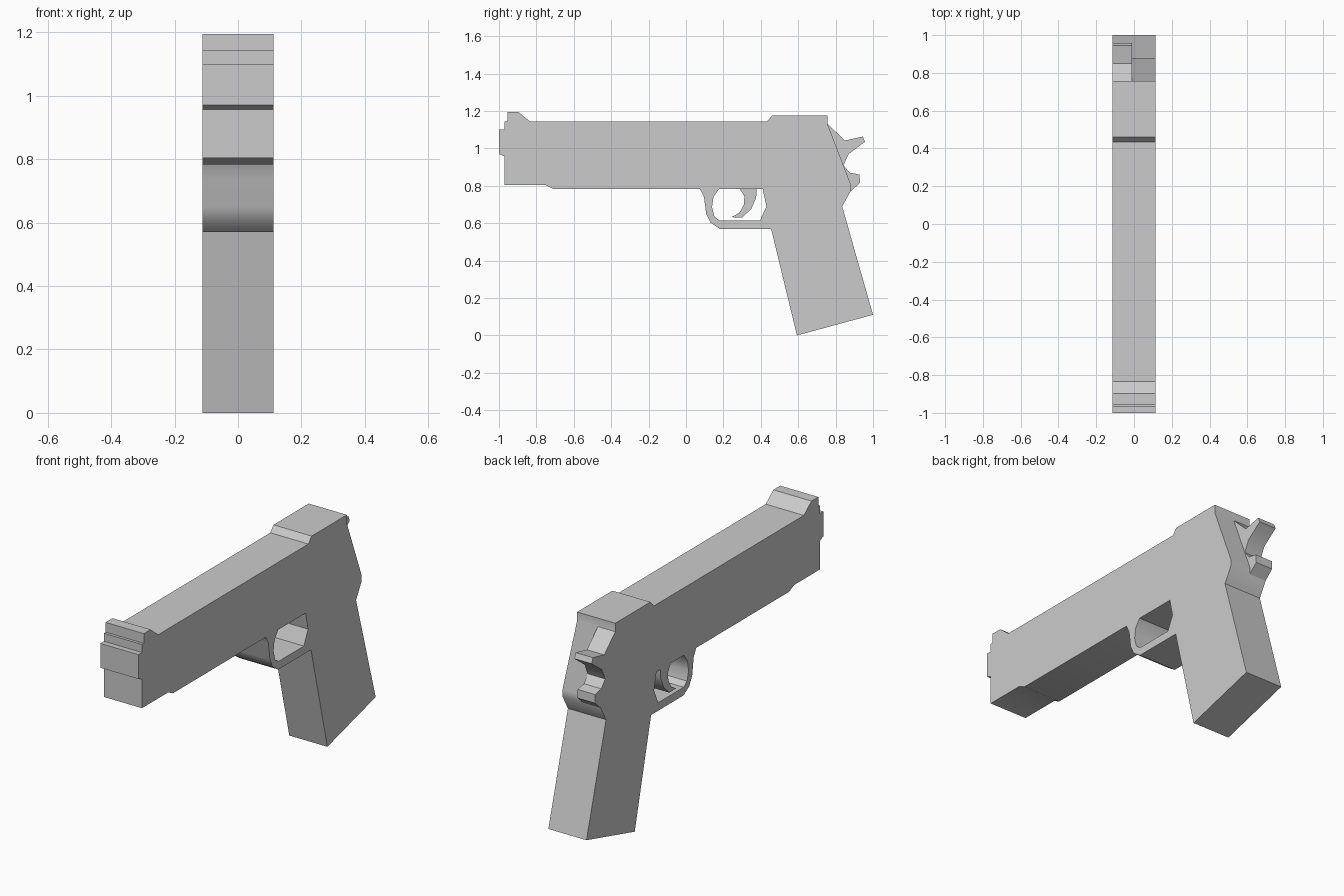
import bpy, bmesh, math

if "Cube" in bpy.data.objects:
    bpy.data.objects.remove(bpy.data.objects["Cube"])

HALF = 0.1125


def slab(name, loops, x0, x1):
    """Extrude (y, z) outlines along x; extra loops become holes."""
    bm = bmesh.new()
    edges = []
    for loop in loops:
        vs = [bm.verts.new((x0, y, z)) for y, z in loop]
        edges += [bm.edges.new((vs[i - 1], vs[i])) for i in range(len(vs))]
    bmesh.ops.triangle_fill(bm, edges=edges, use_beauty=True)
    out = bmesh.ops.extrude_face_region(bm, geom=bm.faces[:], use_keep_orig=True)
    moved = [g for g in out["geom"] if isinstance(g, bmesh.types.BMVert)]
    bmesh.ops.translate(bm, verts=moved, vec=(x1 - x0, 0, 0))
    bmesh.ops.recalc_face_normals(bm, faces=bm.faces[:])
    mesh = bpy.data.meshes.new(name)
    bm.to_mesh(mesh)
    bm.free()
    obj = bpy.data.objects.new(name, mesh)
    bpy.context.collection.objects.link(obj)
    bpy.ops.object.select_all(action='DESELECT')
    obj.select_set(True)
    bpy.context.view_layer.objects.active = obj
    bpy.ops.object.shade_smooth_by_angle(angle=math.radians(30))
    return obj


# Body: slide, frame, grip and trigger guard in one outline
outline = [
    (-1.0, 1.10), (-0.97, 1.10), (-0.97, 1.143), (-0.955, 1.143),
    (-0.955, 1.195), (-0.897, 1.195), (-0.833, 1.143), (0.433, 1.143),
    (0.46, 1.175), (0.757, 1.175), (0.757, 1.13), (0.88, 0.81),
    (0.88, 0.77), (0.835, 0.69), (1.0, 0.11), (0.593, 0.0),
    (0.455, 0.57), (0.18, 0.57), (0.132, 0.602), (0.108, 0.65),
    (0.096, 0.74), (0.075, 0.783), (-0.71, 0.783), (-0.75, 0.803),
    (-0.97, 0.803), (-0.97, 0.957), (-1.0, 0.97),
]
guard_hole = [
    (0.177, 0.783), (0.41, 0.783), (0.43, 0.69), (0.395, 0.613),
    (0.18, 0.613), (0.152, 0.635), (0.139, 0.685), (0.147, 0.74),
]
slab("body", [outline, guard_hole], -HALF, HALF)

# Parts lying on the left half only
trigger = [
    (0.288, 0.783), (0.312, 0.745), (0.31, 0.70), (0.285, 0.655),
    (0.243, 0.632), (0.30, 0.63), (0.348, 0.675), (0.375, 0.735), (0.378, 0.783),
]
hammer = [
    (0.757, 1.13), (0.85, 1.042), (0.945, 1.063), (0.957, 1.035),
    (0.87, 0.97), (0.8416, 0.91),
]
rear_tang = [
    (0.8416, 0.91), (0.875, 0.87), (0.928, 0.86), (0.93, 0.815),
    (0.88, 0.77), (0.88, 0.81),
]
for name, loop in (("trigger", trigger), ("hammer", hammer), ("rear_tang", rear_tang)):
    slab(name, [loop], -HALF, -0.01)
